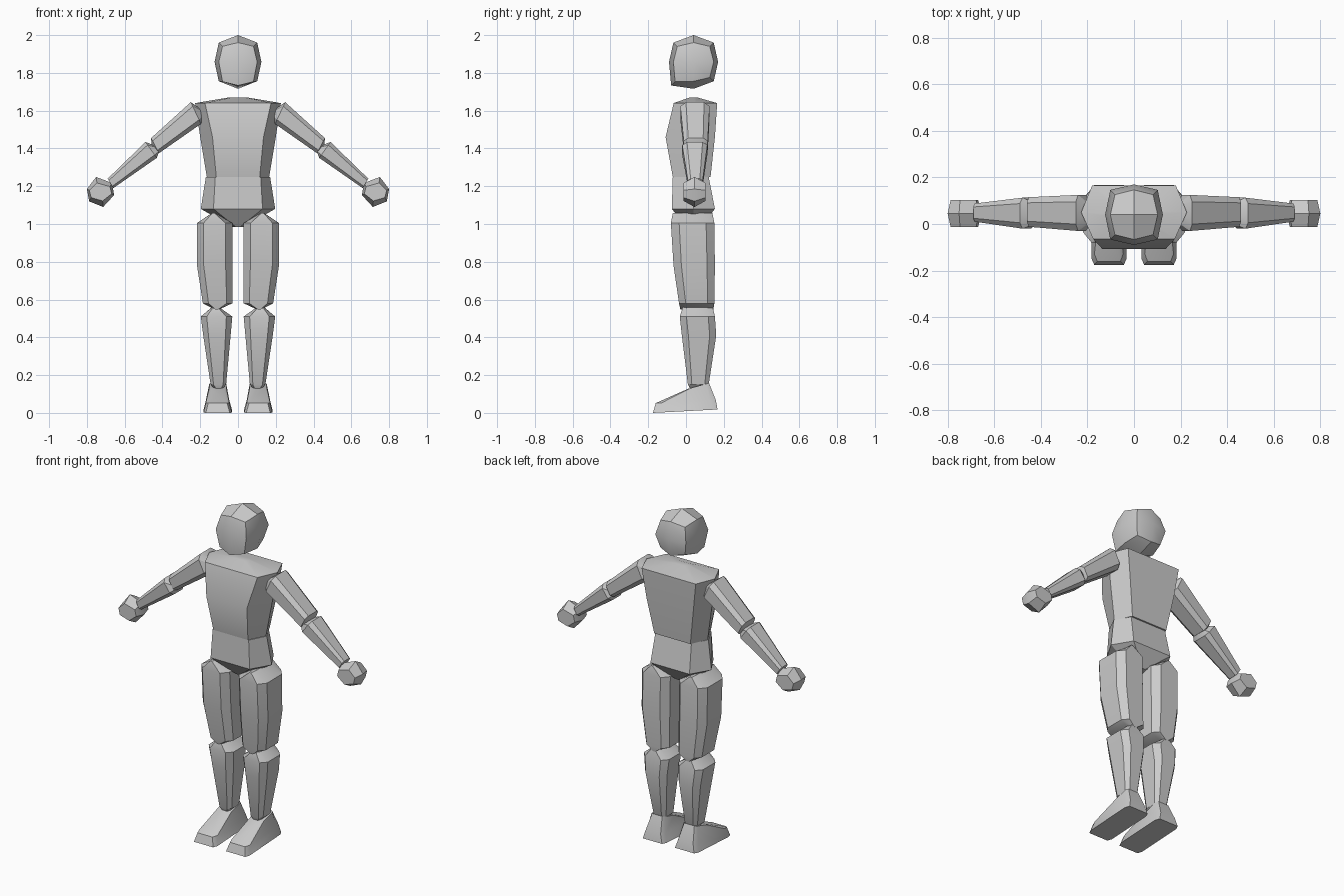
import bpy, bmesh
from mathutils import Vector

if "Cube" in bpy.data.objects:
    bpy.data.objects.remove(bpy.data.objects["Cube"])

grey = bpy.data.materials.new("mannequin_grey")
grey.diffuse_color = (0.6, 0.6, 0.6, 1)
grey.use_nodes = True
grey.node_tree.nodes["Principled BSDF"].inputs["Base Color"].default_value = grey.diffuse_color


def finish(name, bm, angle=0.5):
    bmesh.ops.recalc_face_normals(bm, faces=bm.faces[:])
    me = bpy.data.meshes.new(name)
    bm.to_mesh(me)
    bm.free()
    me.materials.append(grey)
    ob = bpy.data.objects.new(name, me)
    bpy.context.collection.objects.link(ob)
    bpy.ops.object.select_all(action='DESELECT')
    ob.select_set(True)
    bpy.context.view_layer.objects.active = ob
    bpy.ops.object.shade_smooth_by_angle(angle=angle)


def loft(name, rings, side=1):
    """Skin a list of equal rings and close both ends."""
    bm = bmesh.new()
    vs = [[bm.verts.new((p[0] * side, p[1], p[2])) for p in r] for r in rings]
    n = len(vs[0])
    for a, b in zip(vs, vs[1:]):
        for i in range(n):
            j = (i + 1) % n
            bm.faces.new((a[i], a[j], b[j], b[i]))
    bm.faces.new(vs[0])
    bm.faces.new(vs[-1])
    finish(name, bm)


def limb_ring(x0, z0, x1, z1, y0, y1, c=0.62, tilt=0):
    """Chamfered box section from (x0,z0) to (x1,z1) and y0 to y1."""
    st = [(-1, -c), (-c, -1), (c, -1), (1, -c), (1, c), (c, 1), (-c, 1), (-1, c)]
    return [((x0 + x1) / 2 + s * (x1 - x0) / 2,
             (y0 + y1) / 2 + t * (y1 - y0) / 2,
             (z0 + z1) / 2 + s * (z1 - z0) / 2 + t * tilt) for s, t in st]


def leg_ring(x0, x1, y0, y1, z, c=0.62, tilt=0):
    return limb_ring(x0, z, x1, z, y0, y1, c, tilt)


def body_ring(z, f, yf, w, yw, b, yb):
    """Six-sided trunk section: front, side and back half widths."""
    return [(-f, yf, z), (f, yf, z), (w, yw, z), (b, yb, z), (-b, yb, z), (-w, yw, z)]


# Head: once-divided cube, rounded, with the chin pushed forward
bm = bmesh.new()
bmesh.ops.create_cube(bm, size=2)
bmesh.ops.subdivide_edges(bm, edges=bm.edges[:], cuts=1, use_grid_fill=True)
for v in bm.verts:
    x, y, z = v.co
    k = {1: 1.0, 2: 0.82, 3: 0.66}[round(abs(x) + abs(y) + abs(z))]
    v.co = Vector((x * 0.124 * k, 0.04 + y * 0.13 * k, 1.858 + z * 0.142 * (k if k == 1 else k * 0.88)))
    if z < -0.5 and y < -0.5:
        v.co += Vector((0, -0.012, -0.022))
finish("head", bm, 0.6)

# Trunk
loft("torso", [
    body_ring(1.25, 0.115, -0.07, 0.165, 0.03, 0.12, 0.13),
    body_ring(1.46, 0.135, -0.108, 0.20, 0.04, 0.155, 0.153),
    body_ring(1.64, 0.175, -0.065, 0.227, 0.05, 0.18, 0.165),
    body_ring(1.67, 0.03, 0.02, 0.05, 0.04, 0.03, 0.06)])
loft("pelvis", [
    body_ring(0.985, 0.012, 0.0, 0.03, 0.04, 0.012, 0.08),
    body_ring(1.08, 0.13, -0.075, 0.197, 0.04, 0.13, 0.153),
    body_ring(1.25, 0.12, -0.07, 0.17, 0.03, 0.12, 0.12)])

# Limbs, once for each side
for side, tag in ((1, "left"), (-1, "right")):
    loft(tag + "_upper_arm", [
        limb_ring(0.20, 1.61, 0.185, 1.56, 0.0, 0.09),
        limb_ring(0.25, 1.645, 0.196, 1.53, -0.03, 0.125),
        limb_ring(0.46, 1.455, 0.418, 1.375, -0.012, 0.115),
        limb_ring(0.458, 1.42, 0.437, 1.385, 0.01, 0.09)], side)
    loft(tag + "_forearm", [
        limb_ring(0.425, 1.41, 0.42, 1.375, 0.0, 0.09),
        limb_ring(0.49, 1.434, 0.43, 1.35, -0.02, 0.113),
        limb_ring(0.69, 1.24, 0.66, 1.19, 0.01, 0.088)], side)

    # Hand: faceted block with a six-sided outline
    outline = [(-0.072, -0.017), (-0.061, 0.047), (0.023, 0.079),
               (0.072, 0.015), (0.06, -0.05), (-0.014, -0.08)]
    loft(tag + "_hand", [
        [(0.728 + x * kx, y, 1.17 + z * kz) for x, z in outline]
        for y, kx, kz in ((-0.013, 0.82, 0.6), (0.045, 1, 1), (0.103, 0.82, 0.6))], side)

    # Thigh and shin end in a ridge running front to back
    loft(tag + "_thigh", [
        leg_ring(0.12, 0.14, -0.07, 0.14, 1.057),
        leg_ring(0.03, 0.218, -0.08, 0.15, 1.005),
        leg_ring(0.03, 0.217, -0.066, 0.153, 0.78),
        leg_ring(0.03, 0.186, -0.037, 0.15, 0.58),
        leg_ring(0.10, 0.125, -0.03, 0.145, 0.548)], side)
    loft(tag + "_shin", [
        leg_ring(0.11, 0.13, -0.015, 0.14, 0.567),
        leg_ring(0.03, 0.197, -0.033, 0.153, 0.51),
        leg_ring(0.039, 0.184, -0.022, 0.16, 0.41),
        leg_ring(0.063, 0.145, 0.01, 0.12, 0.15),
        leg_ring(0.085, 0.12, 0.025, 0.105, 0.122)], side)
    loft(tag + "_foot", [
        leg_ring(0.032, 0.182, -0.175, 0.167, 0.009, 0.85, 0.009),
        leg_ring(0.046, 0.17, -0.16, 0.158, 0.06, 0.8, 0.008),
        leg_ring(0.062, 0.152, 0.012, 0.122, 0.143, 0.75, 0.015)], side)
